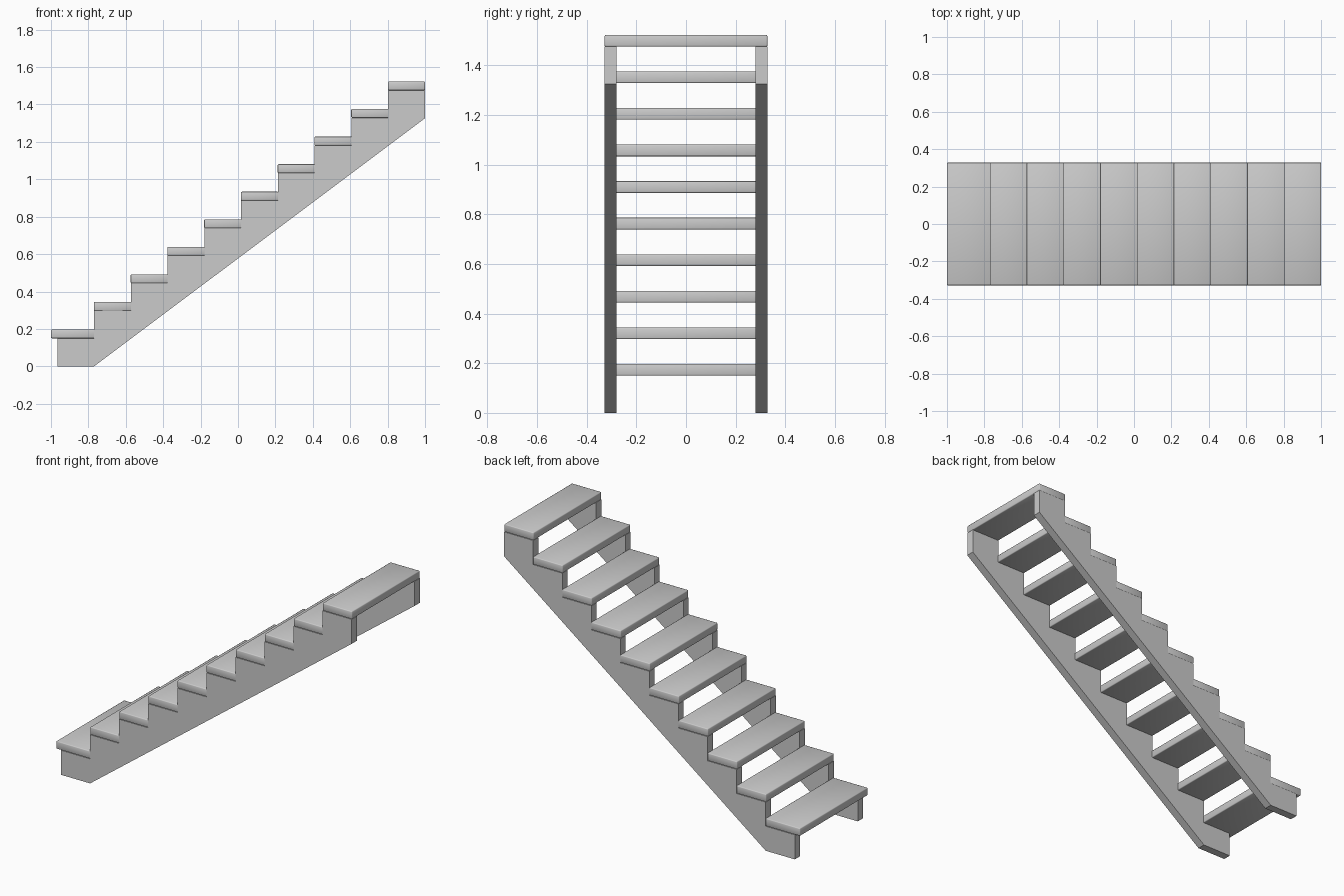
import bpy, bmesh

if "Cube" in bpy.data.objects:
    bpy.data.objects.remove(bpy.data.objects["Cube"])

STEPS, RUN, RISE = 10, 0.1965, 0.1473
THICK = 0.047            # tread thickness
X0, Z0 = -0.966, 0.15    # lower front corner of first step on the stringer
HALF, BOARD = 0.329, 0.05


def finish(bm, name):
    bmesh.ops.recalc_face_normals(bm, faces=bm.faces)
    me = bpy.data.meshes.new(name)
    bm.to_mesh(me)
    bm.free()
    ob = bpy.data.objects.new(name, me)
    bpy.context.collection.objects.link(ob)
    return ob


def stringer(name, y):
    # Saw-tooth side board: flat foot, sloped underside, stepped top
    pts = [(X0, 0), (X0 + RUN, 0), (X0 + STEPS * RUN, (STEPS - 1) * RISE)]
    for i in reversed(range(STEPS)):
        z = Z0 + i * RISE
        pts += [(X0 + (i + 1) * RUN, z), (X0 + i * RUN, z)]
    bm = bmesh.new()
    face = bm.faces.new([bm.verts.new((x, y, z)) for x, z in pts])
    out = bmesh.ops.extrude_face_region(bm, geom=[face])
    verts = [v for v in out["geom"] if isinstance(v, bmesh.types.BMVert)]
    bmesh.ops.translate(bm, verts=verts, vec=(0, BOARD, 0))
    finish(bm, name)


def tread(name, x1, x2, z):
    # Plank with softly rounded edges
    bm = bmesh.new()
    bmesh.ops.create_cube(bm, size=1)
    w = 2 * HALF - 0.002
    for v in bm.verts:
        v.co = ((x1 + x2) / 2 + v.co.x * (x2 - x1), v.co.y * w, z + (v.co.z + 0.5) * THICK)
    bmesh.ops.bevel(bm, geom=bm.edges[:], offset=0.005, segments=2,
                    profile=0.5, affect='EDGES')
    for f in bm.faces:
        f.smooth = True
    finish(bm, name)


stringer("stringer_front", -HALF)
stringer("stringer_back", HALF - BOARD)

# Treads: the lowest one overhangs the stringers at the front
for i in range(STEPS):
    x1 = -1.0 if i == 0 else X0 + i * RUN - 0.001
    x2 = X0 + (i + 1) * RUN + (0.004 if i < STEPS - 1 else 0.001)
    tread(f"tread_{i + 1}", x1, x2, Z0 + i * RISE)
